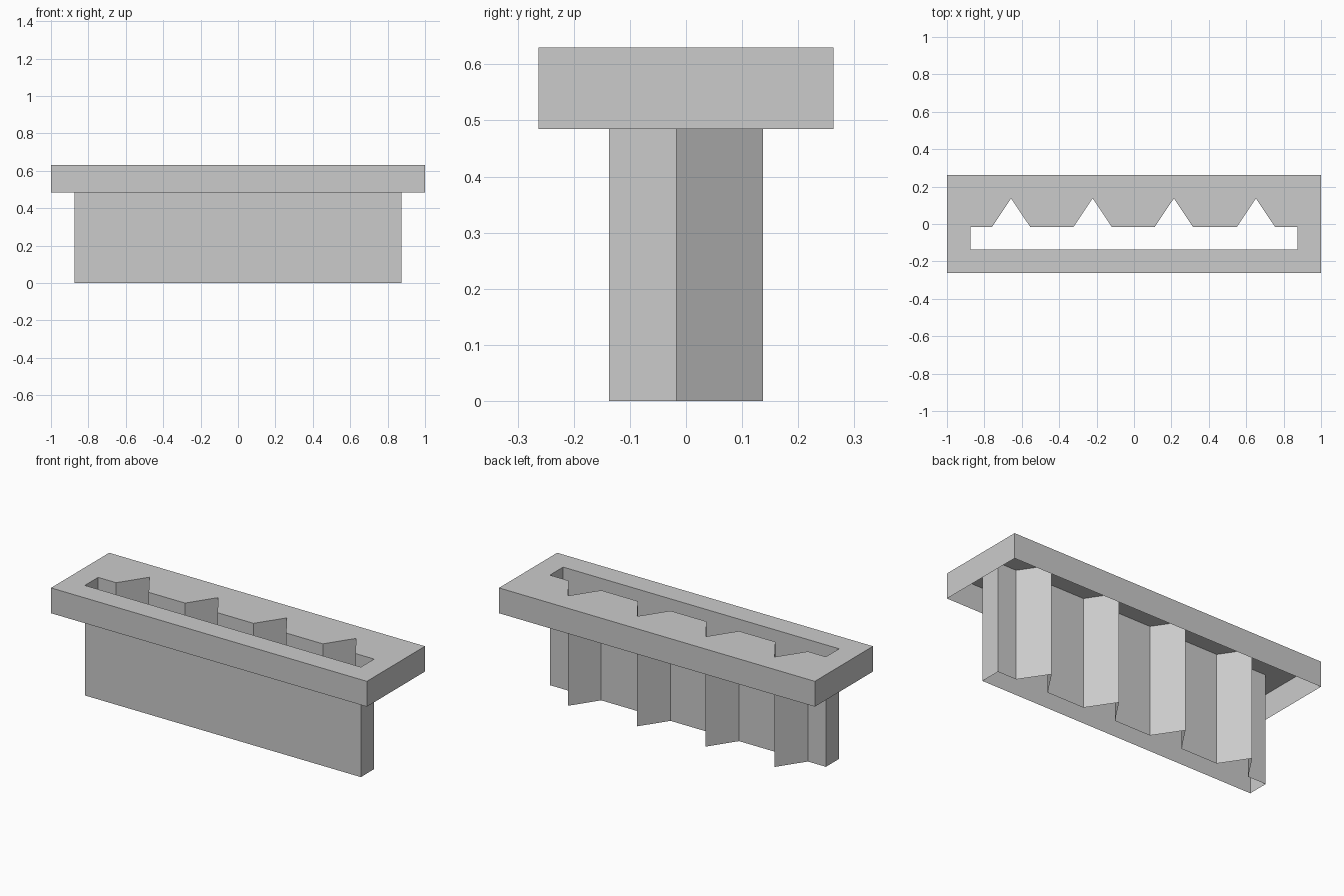
import bpy, bmesh

if "Cube" in bpy.data.objects:
    bpy.data.objects.remove(bpy.data.objects["Cube"])

HX, HY = 1.0, 0.263          # rim half size
Z_RIM, Z_TOP = 0.485, 0.63
SX, FRONT, BACK, TIP = 0.874, -0.137, -0.017, 0.137   # sleeve outline
TOOTH_X, TOOTH_W = (0.652, 0.213, -0.221, -0.657), 0.103

rim_outline = [(-HX, -HY), (HX, -HY), (HX, HY), (-HX, HY)]

# Sleeve outline: straight front, back wall with four pointed teeth
sleeve_outline = [(-SX, FRONT), (SX, FRONT), (SX, BACK)]
for x in TOOTH_X:
    sleeve_outline += [(x + TOOTH_W, BACK), (x, TIP), (x - TOOTH_W, BACK)]
sleeve_outline.append((-SX, BACK))


def finish(name, bm):
    mesh = bpy.data.meshes.new(name)
    bm.to_mesh(mesh)
    bm.free()
    obj = bpy.data.objects.new(name, mesh)
    bpy.context.collection.objects.link(obj)
    return obj


def loop(bm, points, z):
    return [bm.verts.new((x, y, z)) for x, y in points]


def wall(name, points, z0, z1, inward=False):
    """Thin open wall standing on a closed outline."""
    bm = bmesh.new()
    low, high = loop(bm, points, z0), loop(bm, points, z1)
    n = len(points)
    for i in range(n):
        j = (i + 1) % n
        face = bm.faces.new((low[i], low[j], high[j], high[i]))
        if inward:
            face.normal_flip()
    return finish(name, bm)


# Rim skirt, open underneath
wall("rim_skirt", rim_outline, Z_RIM, Z_TOP)

# Toothed sleeve, open at both ends
wall("toothed_sleeve", sleeve_outline, 0.0, Z_TOP, inward=True)

# Top plate with the toothed slot cut through
bm = bmesh.new()
edges = []
for outline in (rim_outline, sleeve_outline):
    vs = loop(bm, outline, Z_TOP)
    edges += [bm.edges.new((vs[i - 1], vs[i])) for i in range(len(vs))]
bmesh.ops.triangle_fill(bm, edges=edges, use_beauty=True, normal=(0, 0, 1))
bm.normal_update()
for f in bm.faces:
    if f.normal.z < 0:
        f.normal_flip()
bmesh.ops.dissolve_limit(bm, angle_limit=0.01, verts=bm.verts[:], edges=bm.edges[:])
finish("top_plate", bm)
